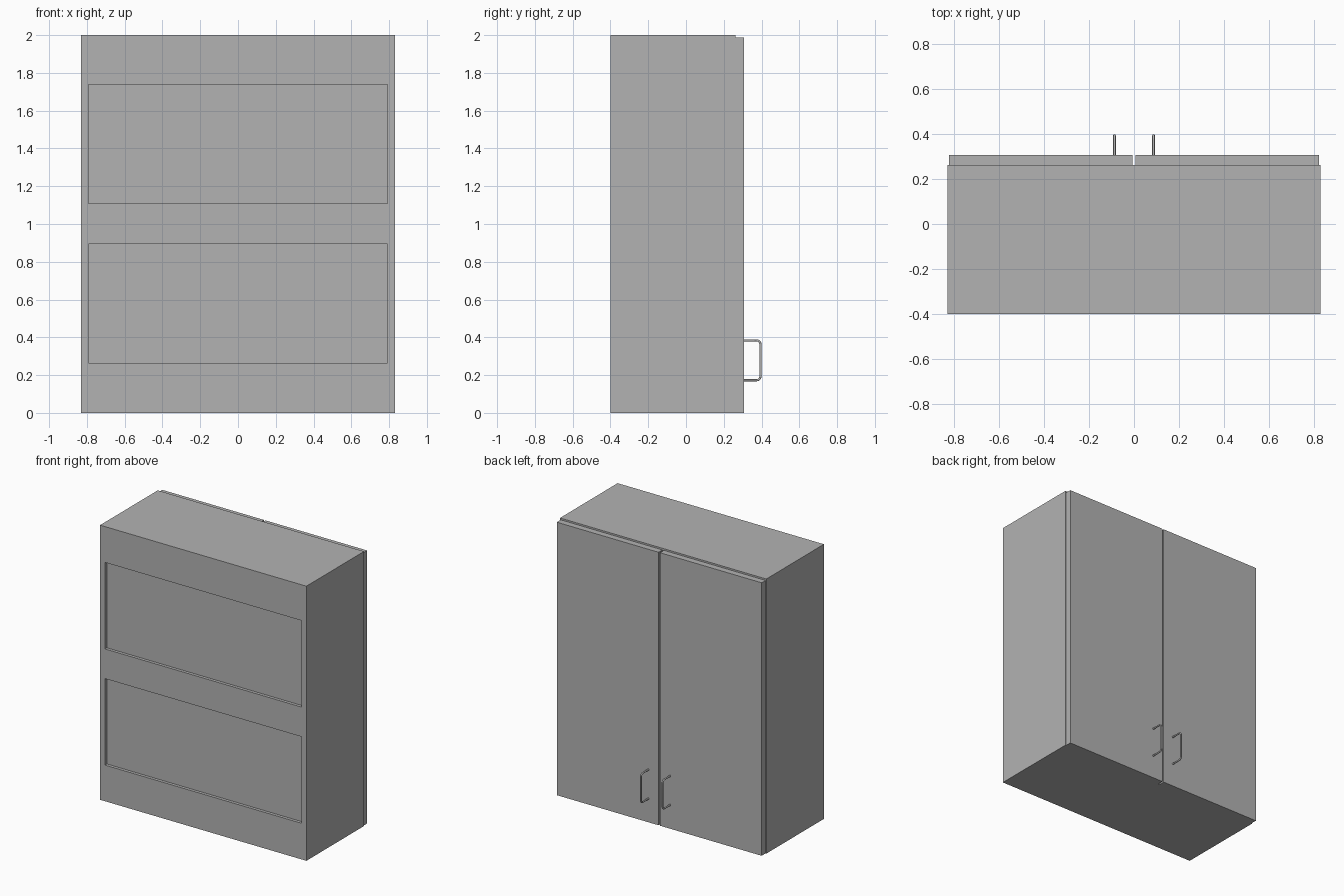
import bpy, bmesh
from math import sin, cos, pi
from mathutils import Vector, Matrix

if "Cube" in bpy.data.objects:
    bpy.data.objects.remove(bpy.data.objects["Cube"])

grey = bpy.data.materials.new("plain_grey")
grey.use_nodes = True
grey.diffuse_color = (0.45, 0.45, 0.45, 1)
grey.node_tree.nodes["Principled BSDF"].inputs["Base Color"].default_value = grey.diffuse_color


def box_mesh(lo, hi):
    lo, hi = Vector(lo), Vector(hi)
    bm = bmesh.new()
    bmesh.ops.create_cube(bm, size=1, matrix=Matrix.Translation((lo + hi) / 2) @ Matrix.Diagonal((*(hi - lo), 1)))
    return bm


def add_object(name, bm):
    mesh = bpy.data.meshes.new(name)
    bm.to_mesh(mesh)
    bm.free()
    mesh.materials.append(grey)
    obj = bpy.data.objects.new(name, mesh)
    bpy.context.collection.objects.link(obj)
    return obj


FRONT, BODY_BACK, DOOR_BACK = -0.4, 0.263, 0.308
PANEL_X, PANEL_DEPTH = 0.792, 0.022
PANELS = ((0.263, 0.893), (1.109, 1.739))

# Cabinet body with two recessed panels
body = box_mesh((-0.831, FRONT, 0), (0.831, BODY_BACK, 2))


def slice_body(co, normal):
    geom = body.verts[:] + body.edges[:] + body.faces[:]
    bmesh.ops.bisect_plane(body, geom=geom, plane_co=co, plane_no=normal)


for x in (-PANEL_X, PANEL_X):
    slice_body((x, 0, 0), (1, 0, 0))
for span in PANELS:
    for z in span:
        slice_body((0, 0, z), (0, 0, 1))

body.normal_update()
recesses = []
for f in body.faces:
    c = f.calc_center_median()
    if f.normal.y < -0.9 and abs(c.x) < PANEL_X and any(a < c.z < b for a, b in PANELS):
        recesses.append(f)
for f in recesses:
    result = bmesh.ops.extrude_discrete_faces(body, faces=[f])
    bmesh.ops.translate(body, verts=result["faces"][0].verts, vec=(0, PANEL_DEPTH, 0))
bmesh.ops.dissolve_limit(body, angle_limit=0.01, verts=body.verts[:], edges=body.edges[:])
add_object("cabinet_body", body)


# Rounded wire path for a pull handle
def handle_path(x, y_out, z_low, z_high, r):
    pts = [Vector((x, DOOR_BACK - 0.005, z_low))]
    for cz, start in ((z_low + r, -pi / 2), (z_high - r, 0)):
        for i in range(7):
            a = start + i * pi / 12
            pts.append(Vector((x, y_out - r + r * cos(a), cz + r * sin(a))))
    pts.append(Vector((x, DOOR_BACK - 0.005, z_high)))
    return pts


# Doors and handles
for side, s in (("left", 1), ("right", -1)):
    x0, x1 = sorted((s * 0.006, s * 0.825))
    add_object(side + "_door", box_mesh((x0, BODY_BACK, 0), (x1, DOOR_BACK, 1.988)))

    pts = handle_path(s * 0.087, 0.394, 0.173, 0.384, 0.02)
    curve = bpy.data.curves.new(side + "_handle", "CURVE")
    curve.dimensions = "3D"
    curve.bevel_depth = 0.006
    curve.bevel_resolution = 3
    curve.use_fill_caps = True
    spline = curve.splines.new("POLY")
    spline.points.add(len(pts) - 1)
    for p, co in zip(spline.points, pts):
        p.co = (*co, 1)
    spline.use_smooth = True
    curve.materials.append(grey)
    bpy.context.collection.objects.link(bpy.data.objects.new(side + "_handle", curve))
